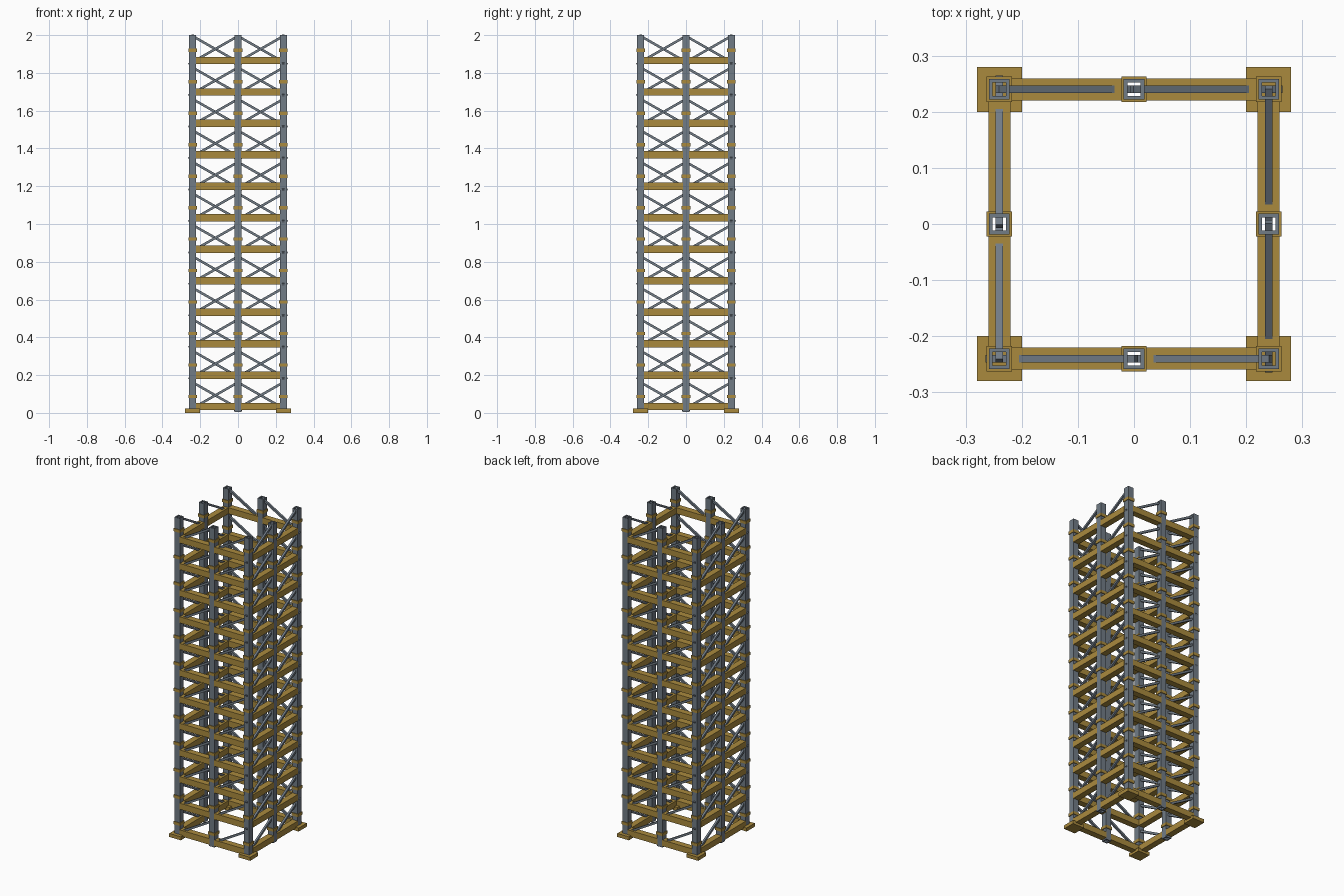
import bpy, bmesh, math
from mathutils import Matrix, Vector

if "Cube" in bpy.data.objects:
    bpy.data.objects.remove(bpy.data.objects["Cube"])

TIERS = 12
PITCH = 2.0 / TIERS
R = 0.24            # post centre line distance from the axis
POST = 0.037        # post width
BAR = 0.013         # brace thickness


def material(name, color):
    m = bpy.data.materials.new(name)
    m.diffuse_color = (*color, 1)
    m.use_nodes = True
    m.node_tree.nodes["Principled BSDF"].inputs["Base Color"].default_value = m.diffuse_color
    return m


OCHRE = material("ochre_paint", (0.40, 0.255, 0.048))
STEEL = material("grey_steel", (0.165, 0.20, 0.24))


def add_box(bm, size, matrix):
    bmesh.ops.create_cube(bm, size=1, matrix=matrix @ Matrix.Diagonal((*size, 1)))


def add_tube(bm, x, y, z0, z1, outer, inner):
    # square hollow section, open at both ends
    rings = []
    for w, z in ((outer, z0), (outer, z1), (inner, z1), (inner, z0)):
        h = w / 2
        rings.append([bm.verts.new((x + a * h, y + b * h, z))
                      for a, b in ((-1, -1), (1, -1), (1, 1), (-1, 1))])
    for i in range(4):
        lo, hi = rings[i], rings[(i + 1) % 4]
        for j in range(4):
            k = (j + 1) % 4
            bm.faces.new((lo[j], lo[k], hi[k], hi[j]))


def finish(bm, name, mat):
    mesh = bpy.data.meshes.new(name)
    bm.to_mesh(mesh)
    bm.free()
    mesh.materials.append(mat)
    obj = bpy.data.objects.new(name, mesh)
    bpy.context.collection.objects.link(obj)


corners = [(a * R, b * R) for a in (-1, 1) for b in (-1, 1)]
middles = [(R, 0), (-R, 0), (0, R), (0, -R)]

# Foot pads under the corner posts
bm = bmesh.new()
for x, y in corners:
    add_box(bm, (0.08, 0.08, 0.022), Matrix.Translation((x, y, 0.011)))
finish(bm, "foot_pads", OCHRE)

# Hollow posts
bm = bmesh.new()
for x, y in corners:
    add_tube(bm, x, y, 0.012, 2.0, POST, 0.024)
for x, y in middles:
    add_tube(bm, x, y, 0.005, 2.0, POST, 0.024)
finish(bm, "posts", STEEL)

# Joint collars on every post in every tier
bm = bmesh.new()
for x, y in corners + middles:
    for t in range(TIERS):
        z = 0.087 + t * PITCH
        add_tube(bm, x, y, z - 0.009, z + 0.009, 0.045, POST - 0.002)
finish(bm, "collars", OCHRE)

# Each wall is the front wall turned about the axis
beams, braces = bmesh.new(), bmesh.new()
slope = math.atan(0.57)
for side in range(4):
    turn = Matrix.Rotation(side * math.pi / 2, 4, 'Z')
    for t in range(TIERS):
        for cx in (-R / 2, R / 2):
            # horizontal beam between two posts
            place = turn @ Matrix.Translation((cx, -R, 0.033 + t * PITCH))
            add_box(beams, (R - POST + 0.004, 0.039, 0.038), place)
            # single diagonal brace, low end running through the post
            place = (turn @ Matrix.Translation((cx, -R, 0.093 + t * PITCH))
                     @ Matrix.Rotation(-slope, 4, 'Y')
                     @ Matrix.Translation((-0.01, 0, 0)))
            add_box(braces, (0.305, BAR, BAR), place)
finish(beams, "beams", OCHRE)
finish(braces, "braces", STEEL)
